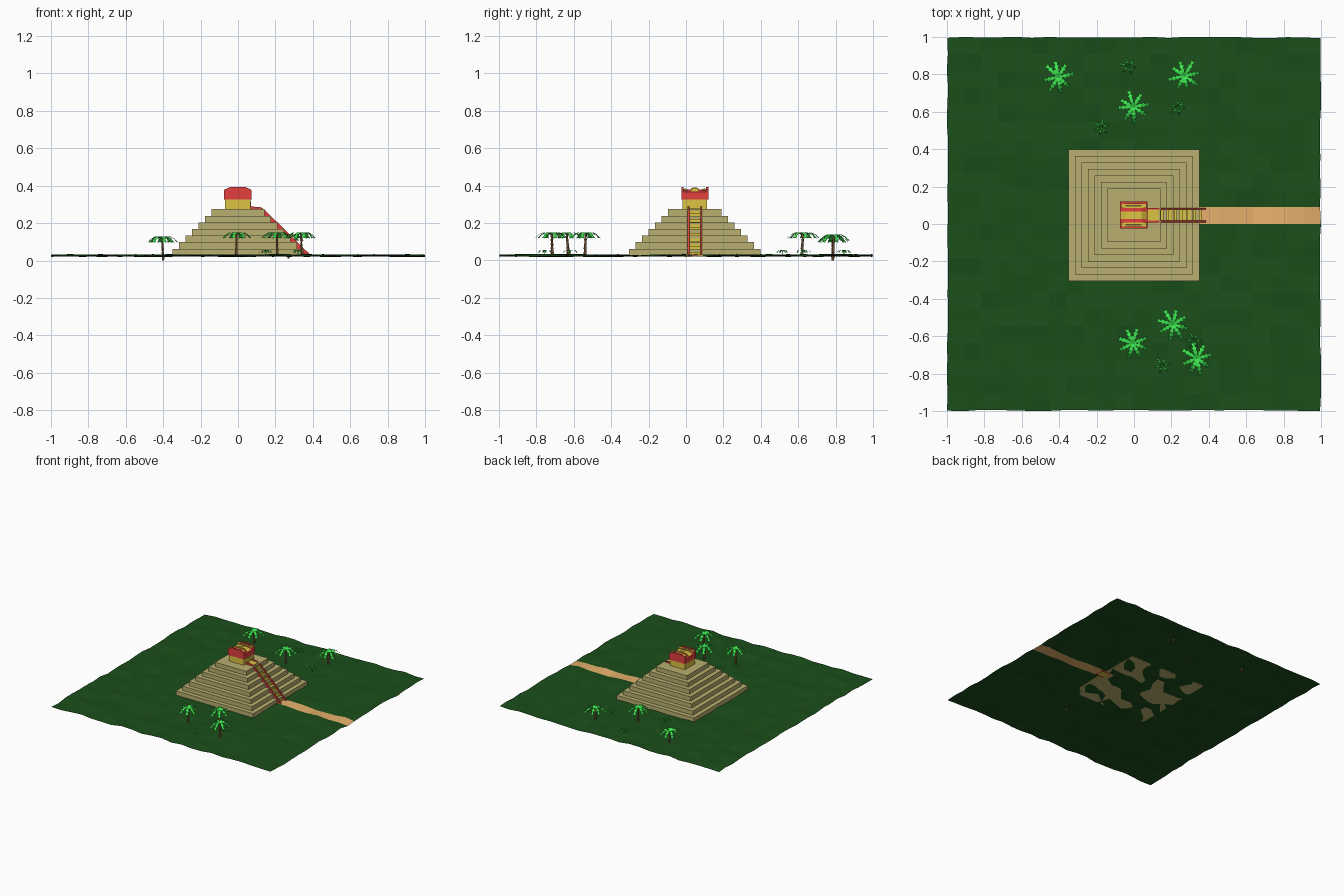
import bpy, bmesh, math, random
from mathutils import Vector

if "Cube" in bpy.data.objects:
    bpy.data.objects.remove(bpy.data.objects["Cube"])

random.seed(4)
CY = 0.047          # pyramid centre in y


def srgb(r, g, b):
    f = lambda c: c / 12.92 if c <= 0.04045 else ((c + 0.055) / 1.055) ** 2.4
    return (f(r / 255), f(g / 255), f(b / 255), 1)


def material(name, *rgb):
    m = bpy.data.materials.new(name)
    m.diffuse_color = srgb(*rgb)
    m.use_nodes = True
    m.node_tree.nodes["Principled BSDF"].inputs["Base Color"].default_value = m.diffuse_color
    return m


GRASS = material("jungle_green", 27, 78, 27)
DIRT = material("path_dirt", 232, 178, 108)
STONE = material("tan_stone", 186, 176, 112)
YELLOW = material("ochre_yellow", 222, 196, 66)
RED = material("temple_red", 228, 62, 62)
LEAF = material("leaf_green", 60, 226, 78)
BARK = material("bark_brown", 150, 105, 68)
DARK = material("slot_dark", 110, 90, 40)


def finish(name, bm, *mats):
    me = bpy.data.meshes.new(name)
    bm.to_mesh(me)
    bm.free()
    ob = bpy.data.objects.new(name, me)
    for m in mats:
        me.materials.append(m)
    bpy.context.collection.objects.link(ob)
    return ob


def add_box(bm, x0, x1, y0, y1, z0, z1):
    vs = bmesh.ops.create_cube(bm, size=1)["verts"]
    for v in vs:
        v.co = Vector(((x0 + x1) / 2 + v.co.x * (x1 - x0),
                       (y0 + y1) / 2 + v.co.y * (y1 - y0),
                       (z0 + z1) / 2 + v.co.z * (z1 - z0)))


def box(name, mat, *dims):
    bm = bmesh.new()
    add_box(bm, *dims)
    return finish(name, bm, mat)


def extrude_xz(name, mat, pts, y0, y1):
    """Side profile in x/z, extruded along y."""
    bm = bmesh.new()
    f = bm.faces.new([bm.verts.new((x, y0, z)) for x, z in pts])
    r = bmesh.ops.extrude_face_region(bm, geom=[f])
    for v in r["geom"]:
        if isinstance(v, bmesh.types.BMVert):
            v.co.y = y1
    bmesh.ops.recalc_face_normals(bm, faces=bm.faces)
    return finish(name, bm, mat)


# Uneven ground sheet with one row of cells as the path
N = 22
bm = bmesh.new()
bmesh.ops.create_grid(bm, x_segments=N, y_segments=N, size=1)
for f in bm.faces:
    c = f.calc_center_median()
    f.material_index = int(0 < c.y < 2 / N and c.x > 0.27)
for v in bm.verts:
    v.co.z = random.uniform(0.019, 0.034)
    for i in range(2):
        if abs(v.co[i]) > 0.999:
            v.co[i] *= 1 - random.uniform(0, 0.008)
finish("ground", bm, GRASS, DIRT)

# Seven stepped tiers
Z0, H, TIERS = 0.0272, 0.0353, 7
bm = bmesh.new()
for i in range(TIERS):
    h = 0.351 - 0.0348 * i
    add_box(bm, -h, h, CY - h, CY + h, Z0 + H * i, Z0 + H * (i + 1))
finish("stepped_pyramid", bm, STONE)
TOP = Z0 + H * TIERS

# Staircase on the +x side, with landing and two red side rails
STEPS = 17
pts = [(0.06, 0.26), (0.06, TOP + 0.006), (0.13, TOP + 0.006)]
for i in range(STEPS):
    x = 0.13 + 0.245 * i / STEPS
    z = TOP + 0.006 - 0.25 * (i + 1) / STEPS
    pts += [(x, z), (x + 0.245 / STEPS, z)]
pts += [(0.375, 0.027), (0.31, 0.027)]
extrude_xz("staircase", YELLOW, pts, CY - 0.031, CY + 0.031)
rail = [(0.06, 0.26), (0.06, 0.289), (0.12, 0.285), (0.145, 0.268),
        (0.387, 0.030), (0.385, 0.026), (0.31, 0.026)]
for side, name in ((-1, "near_stair_rail"), (1, "far_stair_rail")):
    y = CY + side * 0.0345
    extrude_xz(name, RED, rail, y - 0.005, y + 0.005)

# Temple body with framed doorway
box("temple_body", YELLOW, -0.07, 0.066, CY - 0.066, CY + 0.066, TOP, 0.325)
box("door_frame", YELLOW, 0.066, 0.069, CY - 0.026, CY + 0.026, TOP, 0.316)
box("doorway", YELLOW, 0.069, 0.0705, CY - 0.017, CY + 0.017, TOP, 0.309)


# Red roof block, raised end walls and yellow stripes on top
def crest(z):
    return [(-0.075, 0.325), (-0.075, z - 0.015), (-0.045, z), (0.041, z),
            (0.071, z - 0.015), (0.071, 0.325)]


extrude_xz("roof_block", RED, crest(0.380), CY - 0.062, CY + 0.062)
for side in (-1, 1):
    for name, mat, z, a, b in (("end_wall", RED, 0.392, 0.061, 0.072),):
        extrude_xz(name, mat, crest(z), *sorted((CY + side * a, CY + side * b)))
    box("roof_stripe", YELLOW, -0.070, 0.066,
        *sorted((CY + side * 0.038, CY + side * 0.060)), 0.374, 0.383)
    box("roof_slot", DARK, -0.045, 0.041,
        *sorted((CY + side * 0.046, CY + side * 0.054)), 0.382, 0.384)
extrude_xz("roof_crest", YELLOW, [(-0.072, 0.37), (-0.045, 0.388), (0.041, 0.388), (0.068, 0.37)],
           CY - 0.020, CY + 0.020)
box("crest_plate", YELLOW, -0.014, 0.010, CY - 0.011, CY + 0.011, 0.387, 0.391)


# Leaf crown: arching fronds with saw-toothed edges
def add_crown(bm, base, count, length, width, rise, drop, turn, teeth):
    for k in range(count):
        a = turn + 2 * math.pi * k / count + random.uniform(-0.12, 0.12)
        L = length * random.uniform(0.9, 1.08)
        d = Vector((math.cos(a), math.sin(a), 0))
        s = Vector((-d.y, d.x, 0))

        def spine(t):
            return base + d * L * t + Vector((0, 0, rise * math.sin(math.pi * t) - drop * t * t))

        for j in range(teeth):
            t0, t1 = j / teeth, (j + 1) / teeth
            w = width * math.sin(math.pi * (0.2 + 0.68 * t0))
            for side in (-1, 1):
                root = spine(t0) + s * side * w * 0.45
                tip = spine(t1) + s * side * w - Vector((0, 0, 0.12 * w))
                vs = [bm.verts.new(p) for p in (spine(t0), spine(t1), tip, root)]
                bm.faces.new(vs if side > 0 else vs[::-1])
    for f in bm.faces:
        f.normal_update()
        if f.normal.z < 0:
            f.normal_flip()


def palm(x, y, z):
    # Trunk of flared rings, leaning slightly
    lean = Vector((random.uniform(-0.008, 0.008), random.uniform(-0.008, 0.008), 0))
    bm = bmesh.new()
    rings, height = 5, 0.116
    for i in range(rings):
        r = bmesh.ops.create_cone(bm, cap_ends=True, segments=6, depth=height / rings,
                                  radius1=0.0065 - 0.0004 * i, radius2=0.0088 - 0.0005 * i)
        off = Vector((x, y, z + height * (i + 0.5) / rings)) + lean * (i / rings)
        bmesh.ops.translate(bm, verts=r["verts"], vec=off)
    finish("palm_trunk", bm, BARK)
    bm = bmesh.new()
    add_crown(bm, Vector((x, y, z + height)) + lean, 8, 0.084, 0.016, 0.017, 0.018,
              random.uniform(0, 1), 4)
    finish("palm_crown", bm, LEAF)


for p in ((-0.40, 0.785, 0.0), (0.27, 0.785, 0.01), (0.0, 0.62, 0.022),
          (-0.01, -0.63, 0.022), (0.21, -0.54, 0.022), (0.34, -0.715, 0.022)):
    palm(*p)

# Low undergrowth plants with a short stem
for x, y in ((-0.03, 0.845), (0.235, 0.625), (-0.175, 0.515), (0.15, -0.755), (0.32, -0.62)):
    bm = bmesh.new()
    add_crown(bm, Vector((x, y, 0.046)), 6, 0.042, 0.006, 0.013, 0.004, random.uniform(0, 1), 3)
    add_box(bm, x - 0.002, x + 0.002, y - 0.002, y + 0.002, 0.022, 0.046)
    finish("undergrowth", bm, LEAF)
